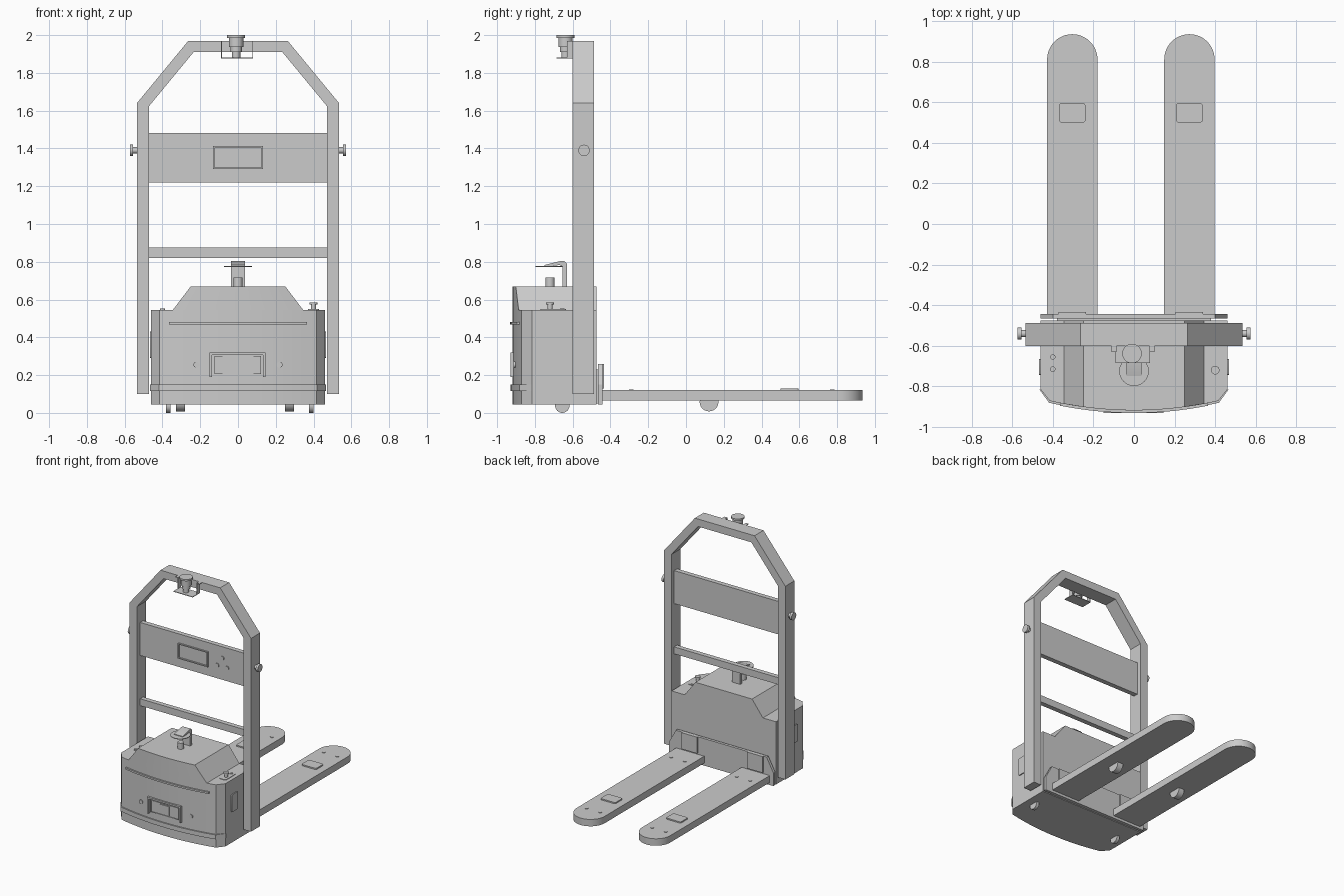
import bpy, bmesh
from math import pi, cos, sin, radians

if "Cube" in bpy.data.objects:
    bpy.data.objects.remove(bpy.data.objects["Cube"])


def finish(bm, name):
    bmesh.ops.recalc_face_normals(bm, faces=bm.faces)
    me = bpy.data.meshes.new(name)
    bm.to_mesh(me)
    bm.free()
    ob = bpy.data.objects.new(name, me)
    bpy.context.collection.objects.link(ob)
    return ob


def loft(name, a, b):
    """Solid between two matching closed loops of 3D points."""
    bm = bmesh.new()
    va, vb = [bm.verts.new(p) for p in a], [bm.verts.new(p) for p in b]
    n = len(va)
    for i in range(n):
        j = (i + 1) % n
        bm.faces.new((va[i], va[j], vb[j], vb[i]))
    bm.faces.new(va)
    bm.faces.new(vb)
    return finish(bm, name)


def prism(name, pts, axis, lo, hi):
    """Extrude a 2D profile along an axis: (y,z) for x, (x,z) for y, (x,y) for z."""
    place = {'x': lambda p, t: (t, p[0], p[1]),
             'y': lambda p, t: (p[0], t, p[1]),
             'z': lambda p, t: (p[0], p[1], t)}[axis]
    return loft(name, [place(p, lo) for p in pts], [place(p, hi) for p in pts])


def box(name, x0, x1, y0, y1, z0, z1):
    return prism(name, [(x0, y0), (x1, y0), (x1, y1), (x0, y1)], 'z', z0, z1)


def cyl(name, axis, c, r, lo, hi, n=24):
    ring = [(c[0] + r * cos(2 * pi * i / n), c[1] + r * sin(2 * pi * i / n)) for i in range(n)]
    return prism(name, ring, axis, lo, hi)


def pad(name, axis, u0, u1, v0, v1, lo, hi, r=0.012):
    """Plate with rounded corners."""
    pts = []
    for k, (u, v) in enumerate([(u1 - r, v1 - r), (u0 + r, v1 - r), (u0 + r, v0 + r), (u1 - r, v0 + r)]):
        for s in range(4):
            t = k * pi / 2 + s * pi / 6
            pts.append((u + r * cos(t), v + r * sin(t)))
    return prism(name, pts, axis, lo, hi)


def recessed(name, x0, x1, y0, y1, z0, z1, rim, depth):
    """Box whose front face is sunk inside a rim."""
    ob = box(name, x0, x1, y0, y1, z0, z1)
    bm = bmesh.new()
    bm.from_mesh(ob.data)
    bm.normal_update()
    f = min(bm.faces, key=lambda f: f.normal.y)
    bmesh.ops.inset_region(bm, faces=[f], thickness=rim)
    f2 = bmesh.ops.extrude_discrete_faces(bm, faces=[f])['faces'][0]
    bmesh.ops.translate(bm, verts=f2.verts, vec=(0, depth, 0))
    bm.to_mesh(ob.data)
    bm.free()
    return ob


def bow(x):
    """y of the curved body front."""
    return -0.918 + 0.27 * x * x


def span(w, n=16):
    return [-w + 2 * w * i / n for i in range(n + 1)]


# main body with curved front and chamfered corners
front = [(x, bow(x)) for x in span(0.415)]
prism('body', [(-0.46, -0.475), (-0.46, -0.815)] + front + [(0.46, -0.815), (0.46, -0.475)], 'z', 0.045, 0.545)
hood = [[(x, bow(x), z) for x in span(w)] + [(w, -0.475, z), (-w, -0.475, z)]
        for w, z in ((0.345, 0.545), (0.25, 0.67))]
loft('hood', *hood)

# bumper band and front trim strip
outer = [(-0.466, -0.815)] + [(x, bow(x) - 0.01) for x in span(0.418)] + [(0.466, -0.815)]
inner = [(0.45, -0.815)] + [(-x, bow(x) + 0.01) for x in span(0.41)] + [(-0.45, -0.815)]
prism('bumper', outer + inner, 'z', 0.115, 0.15)
trim = [(x, bow(x) - 0.013) for x in span(0.365)] + [(-x, bow(x) + 0.01) for x in span(0.365)]
prism('front_trim', trim, 'z', 0.468, 0.482)

# front scanner: surround, recessed window, sensor, buttons
prism('scanner_surround', [(-0.15, 0.19), (-0.15, 0.32), (0.145, 0.32), (0.145, 0.19), (0.132, 0.19),
                           (0.132, 0.307), (-0.137, 0.307), (-0.137, 0.19)], 'y', -0.93, -0.9)
recessed('scanner_window', -0.125, 0.122, -0.924, -0.9, 0.205, 0.3, 0.006, 0.005)
box('scanner_sensor', -0.043, 0.04, -0.926, -0.91, 0.215, 0.29)
for x in (-0.22, 0.22):
    cyl('front_button', 'y', (x, 0.255), 0.016, -0.912, -0.89)

# side panels and shoulder controls
for s in (-1, 1):
    a, b = sorted((s * 0.45, s * 0.467))
    pad('side_panel', 'x', -0.745, -0.665, 0.29, 0.43, a, b)
    cyl('shoulder_lamp', 'z', (s * 0.4, -0.655), 0.013, 0.54, 0.553)
cyl('shoulder_key', 'z', (-0.4, -0.715), 0.013, 0.54, 0.553)
pad('shoulder_plate', 'z', 0.37, 0.43, -0.77, -0.635, 0.54, 0.549)
cyl('stop_button_stem', 'z', (0.4, -0.72), 0.014, 0.545, 0.575)
cyl('stop_button_cap', 'z', (0.4, -0.72), 0.021, 0.573, 0.585)

# laser sensor and its hooked guard on the hood
cyl('laser_sensor', 'z', (0, -0.72), 0.024, 0.665, 0.718)
cyl('laser_shade', 'z', (0, -0.725), 0.073, 0.773, 0.778)
prism('laser_guard', [(-0.63, 0.665), (-0.63, 0.79), (-0.643, 0.803), (-0.665, 0.804), (-0.75, 0.783),
                      (-0.75, 0.773), (-0.67, 0.783), (-0.655, 0.775), (-0.655, 0.665)], 'x', -0.037, 0.037)

# mast frame
arch = [(-0.535, 0.1), (-0.535, 1.64), (-0.263, 1.97), (0.263, 1.97), (0.535, 1.64), (0.535, 0.1),
        (0.47, 0.1), (0.47, 1.625), (0.235, 1.91), (-0.235, 1.91), (-0.47, 1.625), (-0.47, 0.1)]
prism('mast_frame', arch, 'y', -0.6, -0.487)
box('control_panel', -0.472, 0.472, -0.56, -0.522, 1.22, 1.483)
box('cross_bar', -0.472, 0.472, -0.56, -0.522, 0.82, 0.875)
recessed('display', -0.133, 0.132, -0.57, -0.55, 1.29, 1.412, 0.012, 0.014)
for x, z in ((0.255, 1.392), (0.21, 1.325), (0.297, 1.325)):
    cyl('panel_button', 'y', (x, z), 0.016, -0.567, -0.55)
for s in (-1, 1):
    for name, r, d0, d1 in (('side_knob_stem', 0.017, 0.53, 0.557), ('side_knob_cap', 0.03, 0.555, 0.573)):
        a, b = sorted((s * d0, s * d1))
        cyl(name, 'x', (-0.54, 1.39), r, a, b)

# navigation beacon on a folded bracket
for name, r, a, b in (('beacon_stem', 0.022, 1.88, 1.915), ('beacon_collar', 0.03, 1.91, 1.94),
                      ('beacon_body', 0.038, 1.937, 1.988), ('beacon_cap', 0.048, 1.986, 2.0)):
    cyl(name, 'z', (-0.01, -0.638), r, a, b, 32)
box('bracket_base', -0.09, 0.08, -0.685, -0.595, 1.877, 1.882)
for s in (-1, 1):
    a, b = sorted((-0.005 + s * 0.081, -0.005 + s * 0.085))
    box('bracket_side', a, b, -0.63, -0.595, 1.877, 1.97)
    a, b = sorted((-0.005 + s * 0.081, -0.005 + s * 0.107))
    box('bracket_ear', a, b, -0.63, -0.595, 1.966, 1.97)

# fork carriage
box('carriage_spacer', -0.38, 0.38, -0.48, -0.46, 0.05, 0.23)
prism('carriage_plate', [(-0.46, 0.045), (-0.46, 0.15), (-0.4, 0.26), (0.4, 0.26), (0.46, 0.15), (0.46, 0.045)],
      'y', -0.465, -0.443)

# forks with pads, bolts, stops and rollers
for cx in (-0.304, 0.273):
    tip = [(cx + 0.124 * cos(pi * i / 24), 0.811 + 0.124 * sin(pi * i / 24)) for i in range(25)]
    prism('fork', [(cx - 0.124, -0.45), (cx + 0.124, -0.45)] + tip, 'z', 0.065, 0.12)
    pad('fork_pad', 'z', cx - 0.065, cx + 0.065, 0.5, 0.595, 0.115, 0.13)
    box('fork_stop', cx - 0.068, cx + 0.068, -0.447, -0.433, 0.13, 0.26)
    cyl('fork_roller', 'x', (0.122, 0.058), 0.05, cx - 0.024, cx + 0.024)
    for dx in (-0.06, 0.06):
        for y in (-0.29, 0.775):
            cyl('fork_bolt', 'z', (cx + dx, y), 0.012, 0.115, 0.124, 16)

# body wheels
for x in (-0.37, 0.388):
    cyl('body_wheel', 'x', (-0.655, 0.038), 0.038, x - 0.012, x + 0.012)

bpy.ops.object.select_all(action='SELECT')
bpy.context.view_layer.objects.active = bpy.data.objects['body']
bpy.ops.object.shade_smooth_by_angle(angle=radians(25))
